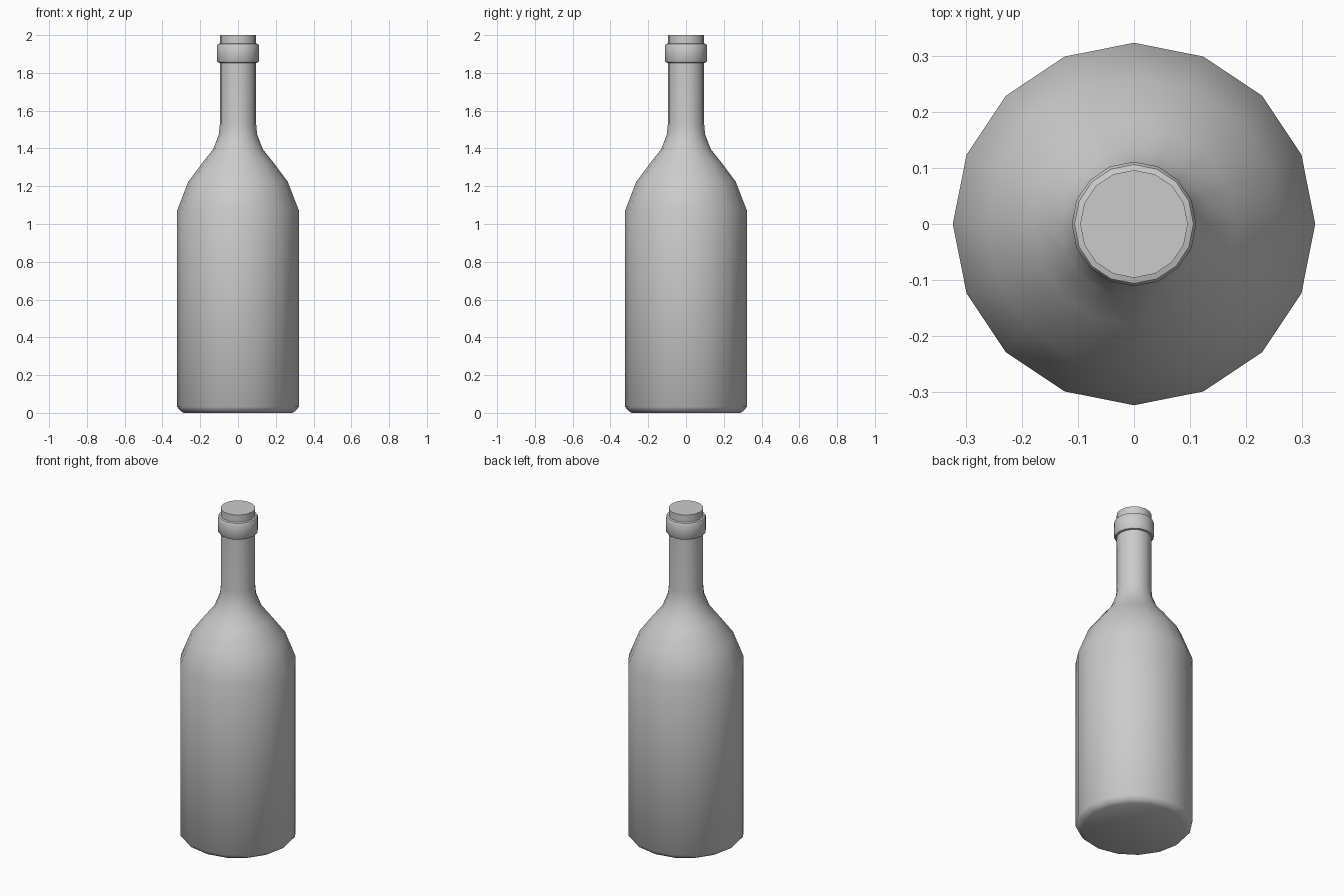
import bpy, bmesh, math

if "Cube" in bpy.data.objects:
    bpy.data.objects.remove(bpy.data.objects["Cube"])

SIDES = 16


def lathe(name, profile, cap_bottom=False, cap_top=False, angle=40):
    """Spin a (radius, height) profile around z."""
    bm = bmesh.new()
    rings = [[bm.verts.new((r * math.cos(2 * math.pi * i / SIDES),
                            r * math.sin(2 * math.pi * i / SIDES), z))
              for i in range(SIDES)] for r, z in profile]
    for a, b in zip(rings, rings[1:]):
        for i in range(SIDES):
            j = (i + 1) % SIDES
            bm.faces.new((a[i], a[j], b[j], b[i]))
    if cap_bottom:
        bm.faces.new(rings[0][::-1])
    if cap_top:
        bm.faces.new(rings[-1])
    mesh = bpy.data.meshes.new(name)
    bm.to_mesh(mesh)
    bm.free()
    obj = bpy.data.objects.new(name, mesh)
    bpy.context.collection.objects.link(obj)
    bpy.ops.object.select_all(action='DESELECT')
    obj.select_set(True)
    bpy.context.view_layer.objects.active = obj
    bpy.ops.object.shade_smooth_by_angle(angle=math.radians(angle))
    return obj


# Body, shoulder and neck
lathe("bottle_body", [(0.287, 0.0), (0.304, 0.01), (0.323, 0.032), (0.323, 1.07),
                      (0.263, 1.225), (0.18, 1.335), (0.132, 1.395),
                      (0.101, 1.475), (0.096, 1.53), (0.096, 1.855)],
      cap_bottom=True, angle=55)

# Raised collar near the mouth
lathe("neck_collar", [(0.096, 1.853), (0.106, 1.855), (0.111, 1.862),
                      (0.111, 1.945), (0.106, 1.953), (0.096, 1.956)])

# Stopper closing the mouth
lathe("stopper", [(0.096, 1.956), (0.096, 2.0)], cap_top=True)
